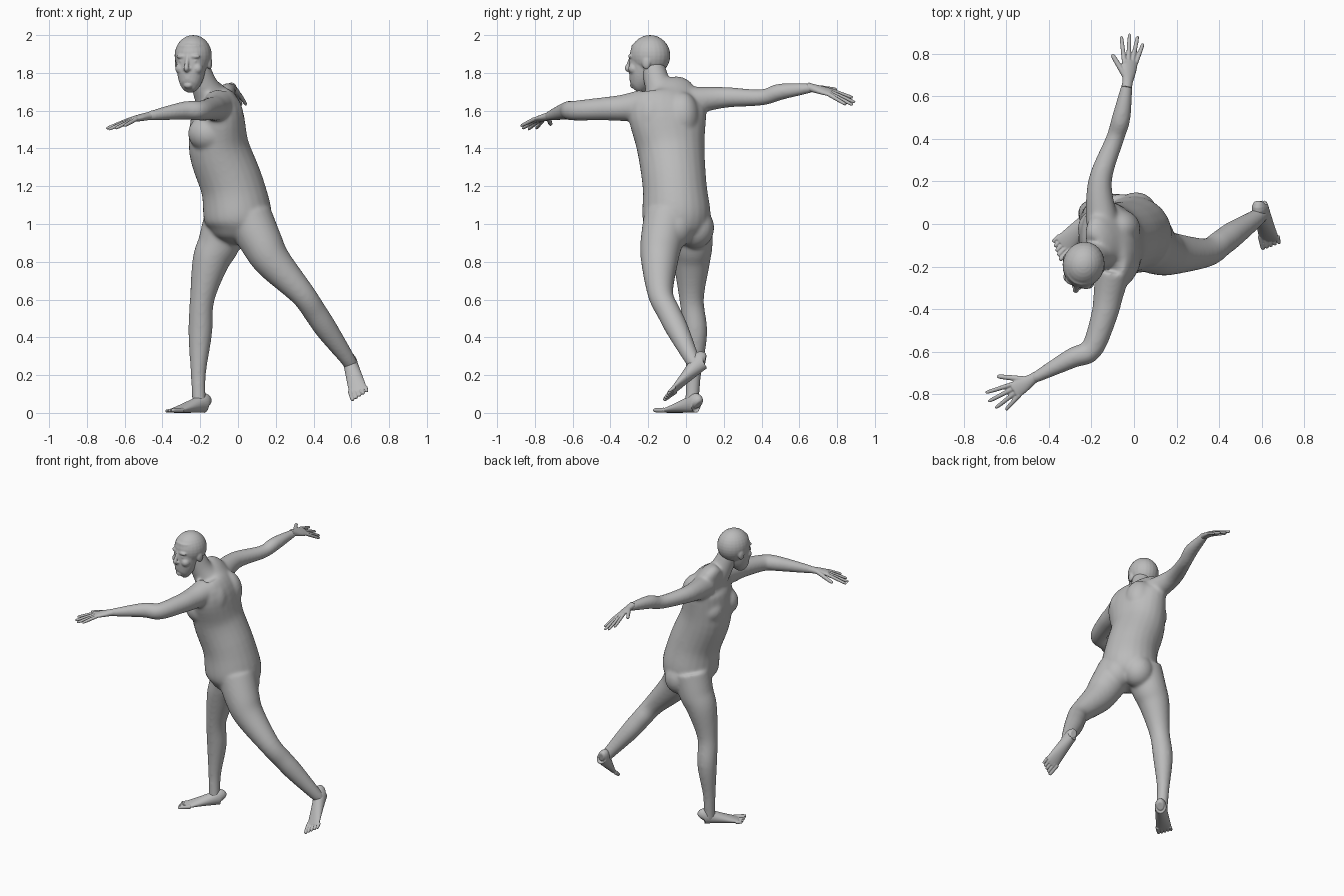
import bpy
import bmesh
from math import cos, sin, pi, radians
from mathutils import Vector, Matrix

default_cube = bpy.data.objects.get("Cube")
if default_cube:
    bpy.data.objects.remove(default_cube, do_unlink=True)

skin = bpy.data.materials.new("plain_grey")
skin.use_nodes = True
grey = (.5, .5, .5, 1)
skin.diffuse_color = grey
skin.node_tree.nodes["Principled BSDF"].inputs["Base Color"].default_value = grey


def smooth_path(rings, steps=5):
    """Round off a list of rings with a Catmull-Rom spline."""
    rings = [Vector(ring) for ring in rings]
    padded = [rings[0], *rings, rings[-1]]
    path = []
    for before, start, end, after in zip(padded, padded[1:], padded[2:], padded[3:]):
        leave, arrive = (end - before) / 2, (after - start) / 2
        for step in range(steps):
            t = step / steps
            ease = t * t * (3 - 2 * t)
            path.append(start.lerp(end, ease)
                        + leave * (t * (1 - t) * (1 - t))
                        - arrive * (t * t * (1 - t)))
    return path + [rings[-1]]


def tube(bm, rings, side=(1, 0, 0), sides=24):
    """Loft rings given as centre, half width along side and, if oval, half depth."""
    path = smooth_path(rings)
    centres = [Vector(ring[:3]) for ring in path]
    last = len(path) - 1
    loops = []
    for i, ring in enumerate(path):
        along = (centres[min(i + 1, last)] - centres[max(i - 1, 0)]).normalized()
        across = Vector(side)
        across = (across - along * across.dot(along)).normalized()
        up = along.cross(across)
        width, depth = ring[3], ring[-1]
        loop = []
        for k in range(sides):
            angle = 2 * pi * k / sides
            offset = across * width * cos(angle) + up * depth * sin(angle)
            loop.append(bm.verts.new(centres[i] + offset))
        loops.append(loop)
    for lower, upper in zip(loops, loops[1:]):
        for k in range(sides):
            bm.faces.new((lower[k - 1], lower[k], upper[k], upper[k - 1]))
    bm.faces.new(loops[0][::-1])
    bm.faces.new(loops[-1])


def blob(bm, centre, radii):
    shape = Matrix.Translation(centre) @ Matrix.Diagonal((*radii, 1))
    bmesh.ops.create_uvsphere(bm, u_segments=24, v_segments=16, radius=1, matrix=shape)


def fuse(name, bm, voxel, softness):
    """Melt overlapping forms into one smooth skin."""
    mesh = bpy.data.meshes.new(name)
    bm.to_mesh(mesh)
    bm.free()
    mesh.materials.append(skin)
    part = bpy.data.objects.new(name, mesh)
    bpy.context.collection.objects.link(part)
    remesh = part.modifiers.new("fuse", "REMESH")
    remesh.mode = "VOXEL"
    remesh.voxel_size = voxel
    remesh.use_smooth_shade = True
    soften = part.modifiers.new("soften", "SMOOTH")
    soften.factor = .5
    soften.iterations = softness
    return part


# Torso, wide across the shoulders and round at the hips
body = bmesh.new()
tube(body, [
    (0, -.05, .89, .04, .04),
    (0, -.05, .94, .13, .13),
    (0, -.05, 1.03, .18, .18),
    (-.03, -.06, 1.2, .17, .168),
    (-.1, -.08, 1.4, .18, .16),
    (-.11, -.1, 1.6, .21, .13),
    (-.14, -.1, 1.69, .16, .08),
    (-.16, -.13, 1.73, .09, .05)], side=(.2, -1, 0))
# Chest muscles and shoulder blades
for y in (-.18, -.02):
    blob(body, (-.15, y, 1.48), (.115, .1, .1))
    blob(body, (-.07, y, 1.57), (.1, .09, .13))
# Buttocks
for x, y in ((.09, -.06), (.01, .05)):
    blob(body, (x, y, .98), (.1, .1, .11))
# Neck
tube(body, [(-.14, -.12, 1.66, .09), (-.18, -.15, 1.74, .07), (-.22, -.18, 1.85, .063)])

# Limbs run from the trunk outward, each ring a joint or muscle with its radius
right_leg = [(-.06, .02, 1.03, .12), (-.1, .03, .9, .112), (-.145, .03, .8, .098),
             (-.19, .03, .6, .065), (-.2, .05, .42, .063), (-.21, .04, .2, .04),
             (-.205, .03, .03, .037)]
left_leg = [(.06, -.1, 1.03, .125), (.125, -.13, .9, .112), (.185, -.14, .8, .098),
            (.34, -.135, .63, .068), (.41, -.09, .53, .063), (.47, -.045, .44, .06),
            (.59, .04, .27, .039), (.6, .075, .235, .037)]
right_arm = [(-.15, .01, 1.65, .078), (-.16, .2, 1.67, .056), (-.09, .4, 1.67, .043),
             (-.06, .5, 1.7, .044), (-.03, .67, 1.72, .025)]
left_arm = [(-.1, -.22, 1.63, .085), (-.12, -.33, 1.615, .071), (-.14, -.43, 1.61, .062),
            (-.2, -.59, 1.6, .053), (-.29, -.63, 1.6, .048), (-.48, -.73, 1.57, .025)]
for leg in (right_leg, left_leg):
    tube(body, leg)
for arm in (right_arm, left_arm):
    tube(body, arm, side=(0, 0, 1))
fuse("body", body, .008, 20)


def digit(bm, root, tip, radius, side):
    """A finger, thumb or toe that tapers to a rounded end."""
    stages = ((0, 1), (.5, .9), (.9, .75), (1, .4))
    tube(bm, [(*root.lerp(tip, t), radius * size) for t, size in stages], side, 12)


def hand(name, wrist, forward, side):
    """Palm with fingers fanned across it; side points away from the thumb."""
    bm = bmesh.new()
    wrist, forward, side = Vector(wrist), Vector(forward), Vector(side)
    droop = Vector((0, 0, -.22))
    knuckles = wrist + forward * .1
    middle = wrist.lerp(knuckles, .5)
    start = wrist - forward * .03
    tube(bm, [(*start, .025, .023), (*wrist, .026, .021),
              (*middle, .036, .018), (*knuckles, .04, .013)], side)
    for finger in range(4):
        spread = finger - 1.5
        root = wrist + forward * .09 + side * spread * .02
        length = .14 - .012 * (spread + .5) ** 2
        tip = root + (forward + side * spread * .18 + droop) * length
        digit(bm, root, tip, .0115, side)
    thumb_root = wrist + forward * .03 - side * .02
    thumb_tip = wrist + forward * .13 - side * .1 + droop * .1
    digit(bm, thumb_root, thumb_tip, .014, side)
    fuse(name, bm, .004, 3)


hand("right_hand", right_arm[-1][:3], forward=(.13, .98, -.24), side=(.9, 0, -.45))
hand("left_hand", left_arm[-1][:3], forward=(-.84, -.54, -.17), side=(.54, -.84, 0))


def foot(name, heel, ball, left, inner):
    """Wedge on a flat sole; inner is the sign of the big toe side."""
    bm = bmesh.new()
    heel, ball, left = Vector(heel), Vector(ball), Vector(left)
    along = (ball - heel).normalized()
    left = (left - along * left.dot(along)).normalized()
    up = along.cross(left)
    back = heel - along * .016 + up * .04
    rings = [(*back, .02, .025)]
    for step in range(6):
        t = step / 5
        height = .052 - .04 * t
        centre = heel.lerp(ball, t) + up * height
        rings.append((*centre, .036 + .014 * t, height))
    tube(bm, rings, left)
    for toe in range(5):
        size = .014 - .001 * toe
        root = ball - along * .02 + up * size + left * inner * (.04 - .021 * toe)
        digit(bm, root, root + along * (.08 - .009 * toe), size, left)
    fuse(name, bm, .003, 4)


foot("right_foot", heel=(-.175, .055, 0), ball=(-.335, -.1, 0), left=(.7, -.72, 0), inner=1)
foot("left_foot", heel=(.605, .115, .24), ball=(.64, -.065, .105), left=(.85, .1, .4), inner=-1)

# Head, modelled facing forward and then turned
head = bmesh.new()
blob(head, (0, .01, .03), (.098, .108, .108))
# Jaw and face
tube(head, [(0, -.07, -.15, .026), (0, -.055, -.13, .05), (0, -.035, -.08, .07),
            (0, -.02, 0, .08), (0, -.01, .08, .078)])
# Nose
tube(head, [(0, -.09, .03, .01), (0, -.11, -.02, .011), (0, -.115, -.038, .015),
            (0, -.1, -.05, .012)])
# Lips and chin
for z, width in ((-.08, .027), (-.092, .023)):
    blob(head, (0, -.088, z), (width, .015, .007))
blob(head, (0, -.08, -.127), (.025, .02, .018))
for s in (-1, 1):
    # Brow, eye, cheek, nostril and ear
    blob(head, (s * .03, -.08, .025), (.035, .02, .014))
    blob(head, (s * .034, -.08, 0), (.016, .014, .01))
    blob(head, (s * .045, -.065, -.04), (.03, .03, .03))
    blob(head, (s * .014, -.1, -.042), (.008, .01, .008))
    blob(head, (s * .09, .016, -.01), (.012, .023, .034))
skull = fuse("head", head, .005, 5)
skull.location = (-.24, -.2, 1.862)
skull.rotation_euler.z = radians(-17)
